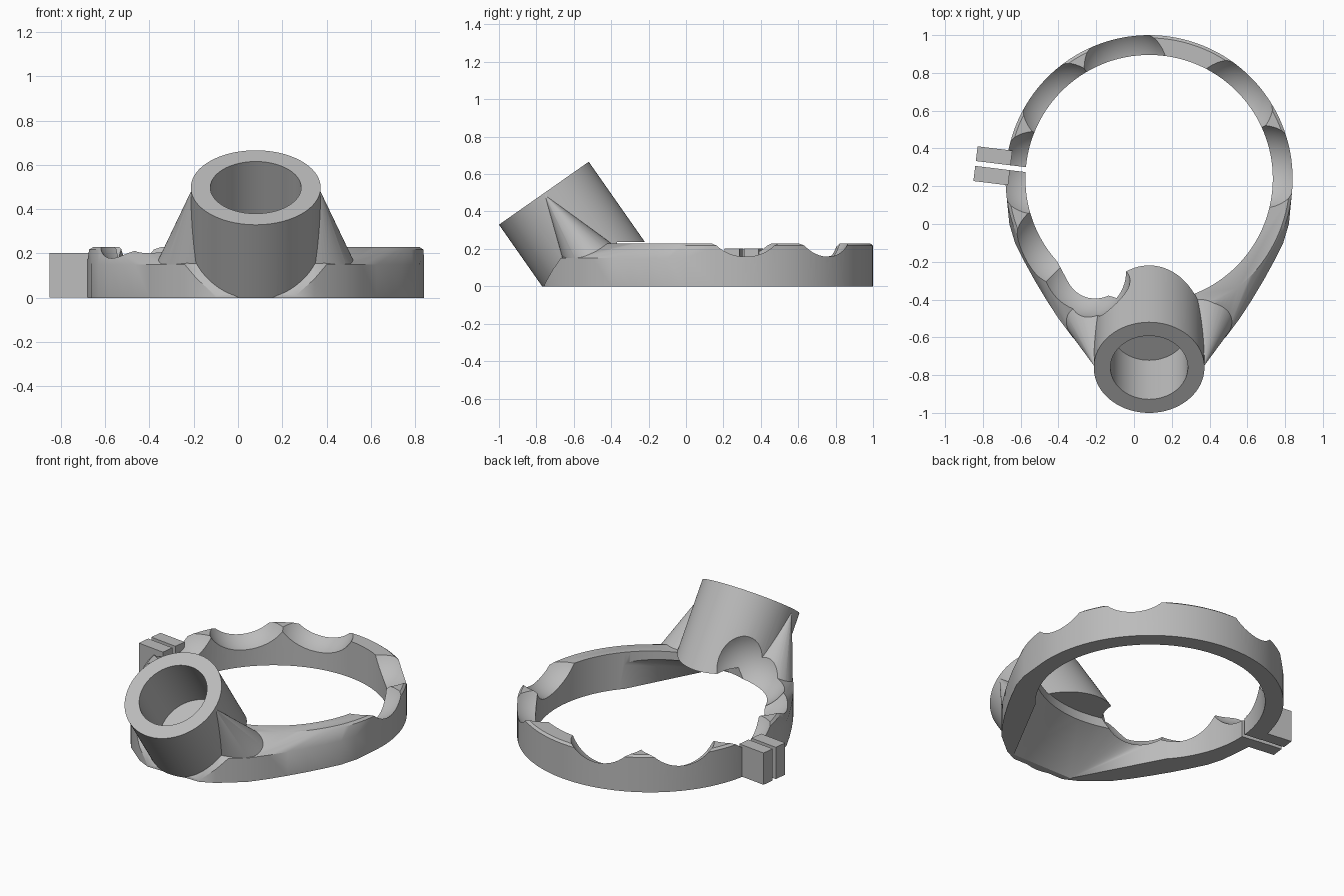
import bpy, bmesh
from math import sin, cos, pi, radians
from mathutils import Matrix, Vector

old = bpy.data.objects.get("Cube")
if old:
    bpy.data.objects.remove(old)

grey = bpy.data.materials.new("plain grey")
grey.use_nodes = True
colour = (0.5, 0.5, 0.5, 1)
grey.diffuse_color = colour
grey.node_tree.nodes["Principled BSDF"].inputs["Base Color"].default_value = colour

CX, CY = 0.08, 0.24          # ring centre
OUTER, INNER, TOP = 0.76, 0.655, 0.23
FLOOR = -0.1                 # parts run below the base and are trimmed level


def finish(name, bm):
    bmesh.ops.recalc_face_normals(bm, faces=bm.faces)
    mesh = bpy.data.meshes.new(name)
    bm.to_mesh(mesh)
    bm.free()
    mesh.materials.append(grey)
    obj = bpy.data.objects.new(name, mesh)
    bpy.context.collection.objects.link(obj)
    return obj


def hull(name, points):
    bm = bmesh.new()
    for p in points:
        bm.verts.new(p)
    res = bmesh.ops.convex_hull(bm, input=bm.verts)
    junk = [v for v in res["geom_interior"] if isinstance(v, bmesh.types.BMVert)]
    bmesh.ops.delete(bm, geom=junk, context="VERTS")
    bmesh.ops.dissolve_limit(bm, angle_limit=0.002, verts=bm.verts, edges=bm.edges)
    return finish(name, bm)


def circle(x, y, z, rx, ry, n=128):
    return [(x + rx * cos(2 * pi * i / n), y + ry * sin(2 * pi * i / n), z) for i in range(n)]


def cylinder(name, radius, start, end, segments=96):
    start, end = Vector(start), Vector(end)
    axis = end - start
    turn = Vector((0, 0, 1)).rotation_difference(axis).to_matrix().to_4x4()
    bm = bmesh.new()
    bmesh.ops.create_cone(bm, cap_ends=True, segments=segments, radius1=radius, radius2=radius,
                          depth=axis.length, matrix=Matrix.Translation((start + end) / 2) @ turn)
    return finish(name, bm)


def block(name, centre, size, angle=0):
    bm = bmesh.new()
    bmesh.ops.create_cube(bm, size=1, matrix=Matrix.Translation(centre)
                          @ Matrix.Rotation(angle, 4, "Z") @ Matrix.Diagonal((*size, 1)))
    return finish(name, bm)


def combine(target, tool, operation):
    mod = target.modifiers.new("join", "BOOLEAN")
    mod.operation, mod.solver, mod.object = operation, "EXACT", tool
    bpy.context.view_layer.objects.active = target
    bpy.ops.object.modifier_apply(modifier=mod.name)
    bpy.data.objects.remove(tool)


def radial(angle, r, z):
    return (CX + r * cos(angle), CY + r * sin(angle), z)


# Ring body swept forward to a lower nose
points = (circle(CX, CY, FLOOR, OUTER, OUTER) + circle(CX, CY, TOP - 0.012, OUTER, OUTER)
          + circle(CX, CY, TOP, OUTER - 0.015, OUTER - 0.015))
nose = [(0.74, 0.0), (0.71, -0.1), (0.66, -0.2), (0.605, -0.3), (0.545, -0.4),
        (0.48, -0.5), (0.405, -0.6), (0.32, -0.67)]
for side in (-1, 1):
    for x, y in nose:
        points += [(CX + side * x, y, FLOOR), (CX + side * x, y, 0.15)]
    points += [(CX + side * 0.265, -0.715, z) for z in (FLOOR, 0.085)]
    points += [(CX + side * 0.18, -0.757, z) for z in (FLOOR, 0.01)]
body = hull("ring_body", points)

# Tilted socket tube
tilt = radians(35)
up = Vector((0, -sin(tilt), cos(tilt)))
mouth = Vector((CX, -0.76, 0.4975))
combine(body, cylinder("socket_tube", 0.293, mouth - up * 1.1, mouth), "UNION")

# Side gussets bracing the tube
for side in (-1, 1):
    base = circle(CX + side * 0.265, -0.475, 0.15, 0.185, 0.185, 64)
    foot = circle(CX + side * 0.25, -0.46, 0.06, 0.15, 0.15, 64)
    tip = (CX + side * 0.287, -0.757, 0.491)
    combine(body, hull("gusset", base + foot + [tip]), "UNION")

# Level base, cut while the body is still a plain solid
combine(body, block("base_trim", (0, 0, -1), (4, 4, 2)), "DIFFERENCE")

# Central opening and the blind socket bore
combine(body, cylinder("opening", INNER, (CX, CY, -0.5), (CX, CY, TOP + 0.006), 128), "DIFFERENCE")
combine(body, cylinder("socket_bore", 0.205, mouth - up * 0.36, mouth + up * 0.2), "DIFFERENCE")

# Sloping relief running forward under the socket
inside = INNER - 0.02
relief = circle(CX, CY, 0.19, inside, inside) + circle(CX, CY, -0.2, inside, inside)
relief += [(CX + side * 0.21, -0.72, z) for side in (-1, 1) for z in (-0.2, 0.0)]
combine(body, hull("front_relief", relief), "DIFFERENCE")

# Rounded scallops around the upper rim
for degrees in (6, 43, 102, 139, 177, 215, 235):
    bm = bmesh.new()
    spot = Matrix.Translation(radial(radians(degrees), 0.6, 0.35))
    bmesh.ops.create_uvsphere(bm, u_segments=64, v_segments=32, radius=0.25, matrix=spot)
    combine(body, finish("scallop", bm), "DIFFERENCE")

# Twin clamp lugs parted by a slit through the ring
lug, lug_turn = radians(175.3), radians(173)
combine(body, block("clamp_lugs", radial(lug, 0.83, 0.1013), (0.185, 0.185, 0.2), lug_turn), "UNION")
combine(body, block("clamp_slit", radial(lug, 0.8, 0.1), (0.5, 0.026, 1), lug_turn), "DIFFERENCE")

bpy.ops.object.select_all(action="DESELECT")
body.select_set(True)
bpy.context.view_layer.objects.active = body
bpy.ops.object.shade_smooth_by_angle(angle=radians(30))
